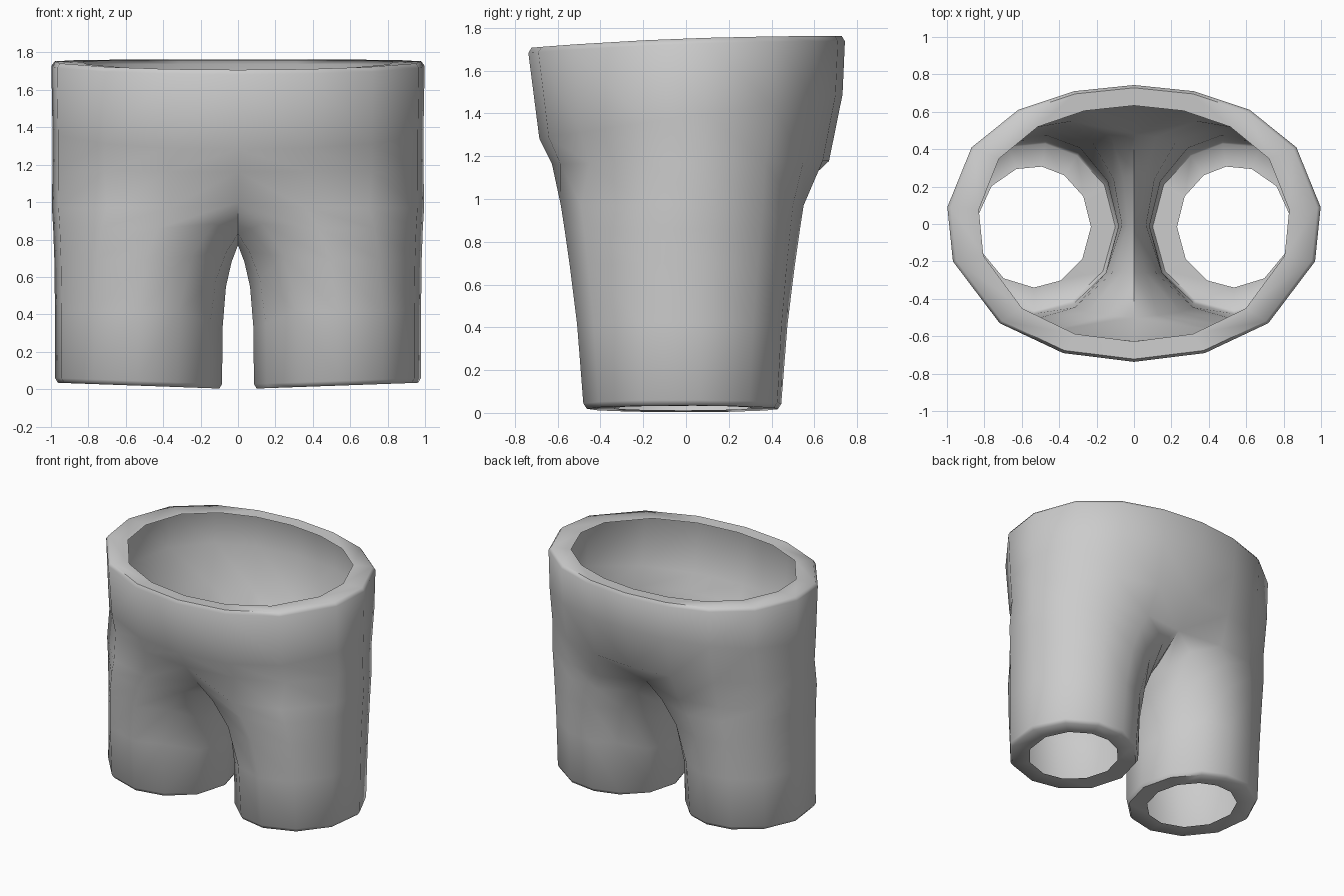
import bpy, bmesh
from math import sin, cos, radians

if "Cube" in bpy.data.objects:
    bpy.data.objects.remove(bpy.data.objects["Cube"])

# Right half of the waist outline, front centre to back centre
WAIST = [(0, -.737), (.38, -.69), (.72, -.53), (.97, -.2), (1, .09),
         (.87, .41), (.62, .61), (.32, .71), (0, .743)]
# Ring where the leg splits from the body: body side, then back-to-front crotch
BRANCH = [(0, -.50, 1.0), (.36, -.585, .97), (.70, -.49, .97), (.96, -.2, .97),
          (.995, .09, .97), (.87, .36, .97), (.62, .50, .97), (.33, .55, .97),
          (0, .48, 1.0), (0, .26, .83), (0, 0, .77), (0, -.26, .83)]
ANGLES = [242, 270, 302, 335, 10, 42, 72, 98, 122, 150, 180, 212]


def waist_z(y):
    return 1.762 - .055 * max(0, (.74 - y) / 1.48) ** 2.2


def waist_ring(sx, sy, dz):
    return [(x * sx, y * sy, waist_z(y) + dz) for x, y in WAIST]


def body_ring(front, back, z, tilt):
    return [(x * .992, y * (front if y < 0 else back), z + tilt * y) for x, y in WAIST]


def hem_ring(rx, ry, dz):
    pts = []
    for a in ANGLES:
        x = .535 + rx * cos(radians(a))
        y = -.015 + ry * sin(radians(a))
        pts.append((x, y, .003 + .032 * (x - .09) / .9 + dz))
    return pts


bm = bmesh.new()


def add(pts):
    return [bm.verts.new(p) for p in pts]


def bridge(a, b, closed):
    n = len(b)
    for i in range(n if closed else n - 1):
        j = (i + 1) % n
        bm.faces.new((a[i], b[i], b[j], a[j]))


# Folded waistband and upper body
rings = [add(r) for r in (waist_ring(.83, .852, -.005), waist_ring(.98, .98, 0),
                          waist_ring(.998, 1, -.025),
                          body_ring(.93, .985, 1.385, .14),
                          body_ring(.85, .90, 1.17, .01))]
branch = add(BRANCH)
for a, b in zip(rings, rings[1:] + [branch[:9]]):
    bridge(a, b, False)

# Leg tube, narrowing quickly from the crotch, then a folded hem
hem = hem_ring(.45, .465, .025)
prev = branch
for t in (.12, .3, .6, 1):
    pts = []
    for p, q in zip(BRANCH, hem):
        fx, fy = 1 - (1 - t) ** 4, 1 - (1 - t) ** 1.4
        pts.append((p[0] + (q[0] - p[0]) * fx, p[1] + (q[1] - p[1]) * fy,
                    p[2] + (q[2] - p[2]) * t))
    ring = add(pts)
    bridge(prev, ring, True)
    prev = ring
for r in (hem_ring(.435, .448, 0), hem_ring(.305, .325, .004)):
    ring = add(r)
    bridge(prev, ring, True)
    prev = ring

# Mirror the half into whole shorts
dup = bmesh.ops.duplicate(bm, geom=bm.verts[:] + bm.edges[:] + bm.faces[:])["geom"]
for v in [g for g in dup if isinstance(g, bmesh.types.BMVert)]:
    v.co.x *= -1
bmesh.ops.reverse_faces(bm, faces=[g for g in dup if isinstance(g, bmesh.types.BMFace)])
bmesh.ops.remove_doubles(bm, verts=bm.verts[:], dist=.0005)
bmesh.ops.recalc_face_normals(bm, faces=bm.faces[:])
# Keep the outside wall facing outward
side = max(bm.faces, key=lambda f: f.calc_center_median().x)
if side.normal.x < 0:
    bmesh.ops.reverse_faces(bm, faces=bm.faces[:])

mesh = bpy.data.meshes.new("shorts")
bm.to_mesh(mesh)
bm.free()
shorts = bpy.data.objects.new("shorts", mesh)
bpy.context.collection.objects.link(shorts)
bpy.context.view_layer.objects.active = shorts
shorts.select_set(True)
bpy.ops.object.shade_smooth_by_angle(angle=radians(60))
